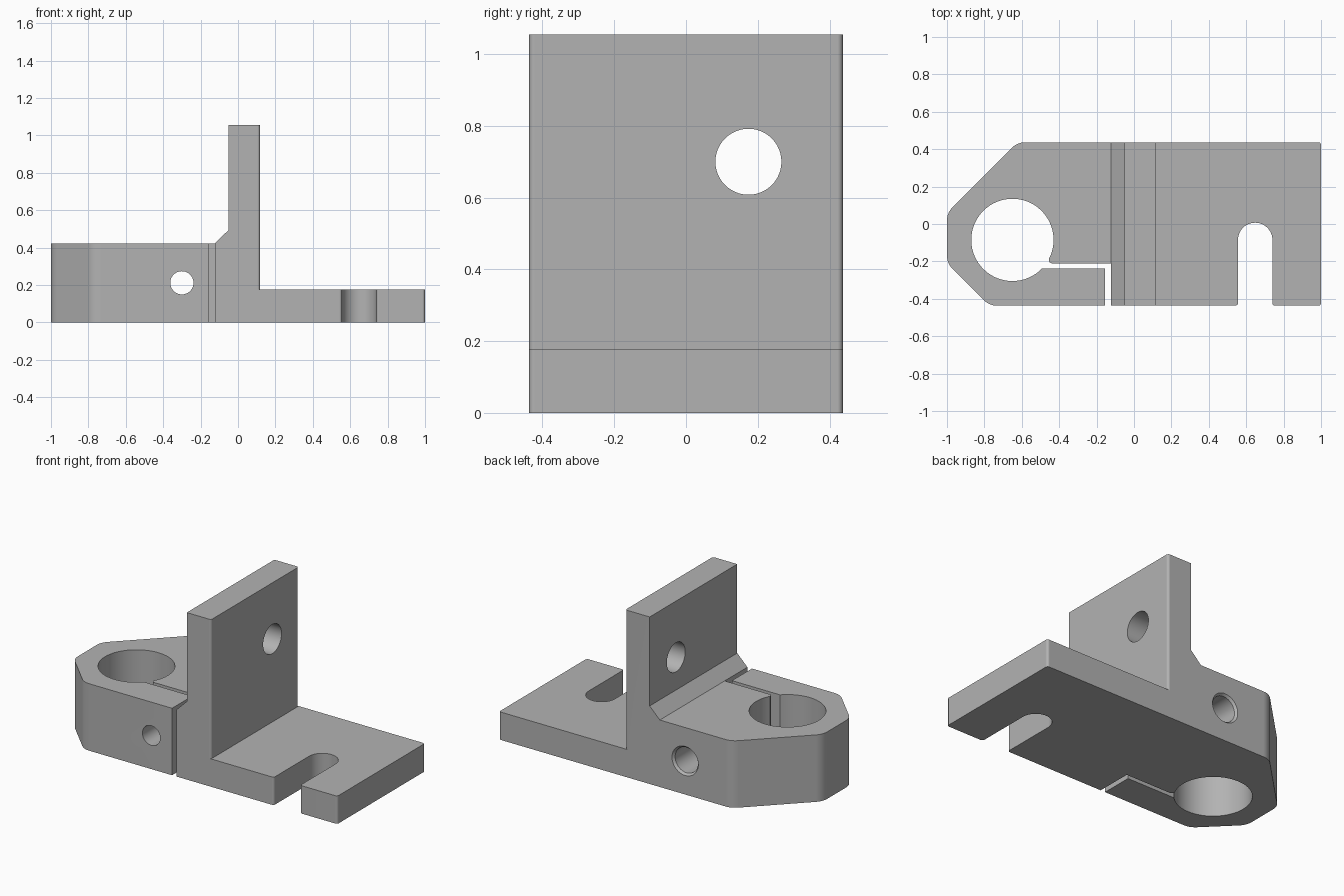
import bpy, bmesh, math
from mathutils import Vector

cube = bpy.data.objects.get("Cube")
if cube:
    bpy.data.objects.remove(cube, do_unlink=True)

grey = bpy.data.materials.new("plain grey")
grey.use_nodes = True
colour = (0.45, 0.45, 0.45, 1)
grey.diffuse_color = colour
grey.node_tree.nodes["Principled BSDF"].inputs["Base Color"].default_value = colour


def arc(cx, cy, r, start, end, steps):
    """Points on an arc, angles in degrees."""
    angles = [math.radians(start + (end - start) * i / steps) for i in range(steps + 1)]
    return [(cx + r * math.cos(a), cy + r * math.sin(a)) for a in angles]


def rounded(points, steps=6):
    """Round each corner given as (x, y, radius); plain (x, y) stays sharp."""
    out = []
    for i, p in enumerate(points):
        c = Vector(p[:2])
        if len(p) == 2:
            out.append(c)
            continue
        a = (Vector(points[i - 1][:2]) - c).normalized()
        b = (Vector(points[(i + 1) % len(points)][:2]) - c).normalized()
        half = a.angle(b) / 2
        centre = c + (a + b).normalized() * p[2] / math.sin(half)
        t = p[2] / math.tan(half)
        u, v = c + a * t - centre, c + b * t - centre
        sweep = u.angle(v)
        for k in range(steps + 1):
            f = k / steps
            out.append(centre + (u * math.sin((1 - f) * sweep) + v * math.sin(f * sweep)) / math.sin(sweep))
    return out


def prism(name, points, low, high, place):
    """Extrude a closed profile; place maps (u, v, depth) to a 3D position."""
    bm = bmesh.new()
    face = bm.faces.new([bm.verts.new(place(p[0], p[1], low)) for p in points])
    move = Vector(place(0, 0, high)) - Vector(place(0, 0, low))
    top = bmesh.ops.extrude_face_region(bm, geom=[face], use_keep_orig=True)
    bmesh.ops.translate(bm, vec=move, verts=[g for g in top["geom"] if isinstance(g, bmesh.types.BMVert)])
    bmesh.ops.recalc_face_normals(bm, faces=bm.faces)
    mesh = bpy.data.meshes.new(name)
    bm.to_mesh(mesh)
    bm.free()
    mesh.materials.append(grey)
    obj = bpy.data.objects.new(name, mesh)
    bpy.context.collection.objects.link(obj)
    return obj


def cone(name, r1, r2, depth, location, rotation):
    bpy.ops.mesh.primitive_cone_add(vertices=48, radius1=r1, radius2=r2, depth=depth,
                                    location=location, rotation=rotation)
    obj = bpy.context.object
    obj.name = name
    obj.data.materials.append(grey)
    return obj


def combine(target, tool, operation):
    mod = target.modifiers.new(operation, "BOOLEAN")
    mod.operation, mod.solver, mod.object = operation, "EXACT", tool
    bpy.context.view_layer.objects.active = target
    bpy.ops.object.modifier_apply(modifier=mod.name)
    bpy.data.objects.remove(tool, do_unlink=True)


def flat(u, v, d):
    return (u, v, d)


def side(u, v, d):
    return (u, d, v)


W = 0.437          # half width
E = 0.015          # small edge radius

# Plan outline: clamp, split gap, bore and open slot in one loop
plan = [(-0.773, -W, 0.1), (-0.155, -W), (-0.155, -0.237)]
plan += arc(-0.65, -0.085, 0.22, -43.7, -388, 64)
plan += [(-0.452, -0.204), (-0.44, -0.21), (-0.123, -0.21), (-0.123, -W), (0.556, -W, E)]
plan += arc(0.648, -0.085, 0.092, 180, 0, 24)
plan += [(0.74, -W, E), (1, -W, E), (1, W, E), (-0.623, W, 0.1), (-1, 0.06, 0.1), (-1, -0.21, 0.1)]
body = prism("bracket_body", rounded(plan), 0, 0.6, flat)

# Side silhouette: thick clamp, sloped shoulder and thin foot
profile = [(-1.1, -0.1), (1.1, -0.1), (1.1, 0.176), (0.05, 0.176), (0.05, 0.493),
           (-0.052, 0.493), (-0.123, 0.423), (-1.1, 0.423)]
combine(body, prism("side_cutter", profile, -0.6, 0.6, side), "INTERSECT")

# Upright plate
plate = [(-0.052, -W), (0.118, -W, E), (0.118, W, E), (-0.052, W)]
combine(body, prism("upright_plate", rounded(plate), 0.1, 1.055, flat), "UNION")

# Plate hole
combine(body, cone("plate_hole", 0.092, 0.092, 0.6, (0, 0.174, 0.7), (0, math.pi / 2, 0)), "DIFFERENCE")

# Clamp screw hole, wider recess at the back and its chamfered mouth
turn = (-math.pi / 2, 0, 0)
for name, r1, r2, y0, y1 in (("screw_hole", 0.062, 0.062, -0.6, 0.6),
                             ("screw_recess", 0.08, 0.08, 0.13, 0.6),
                             ("recess_chamfer", 0.08, 0.104, W - 0.014, W + 0.014)):
    combine(body, cone(name, r1, r2, y1 - y0, (-0.3, (y0 + y1) / 2, 0.212), turn), "DIFFERENCE")

# Smooth curved walls, crisp edges
bpy.ops.object.select_all(action="DESELECT")
body.select_set(True)
bpy.context.view_layer.objects.active = body
bpy.ops.object.shade_smooth_by_angle(angle=math.radians(30))
weighted = body.modifiers.new("even shading", "WEIGHTED_NORMAL")
weighted.keep_sharp = True
